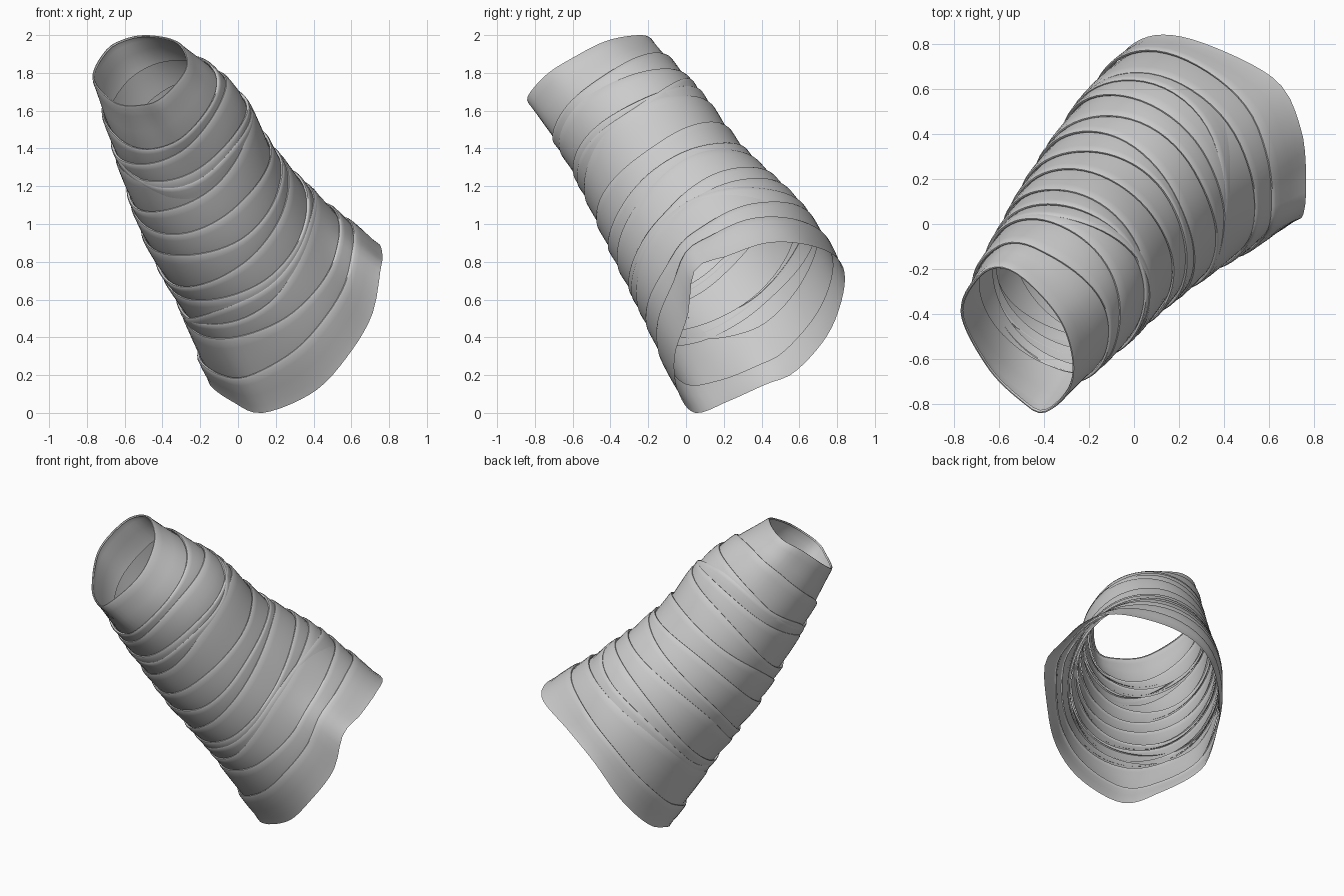
import bpy, bmesh, math, random
from mathutils import Vector

if "Cube" in bpy.data.objects:
    bpy.data.objects.remove(bpy.data.objects["Cube"])

random.seed(11)
SEG = 64

# Tilted frame of the sleeve: axis runs from the wide lower end to the narrow upper end
TOP_C, BOT_C = Vector((-0.52, -0.51, 1.82)), Vector((0.28, 0.38, 0.46))
A = (TOP_C - BOT_C).normalized()
U = A.cross(Vector((0, 0, 1))).normalized() * -1
V = A.cross(U)

# Points read along the two open rims
TOP_RIM = [(-.60, -.19, 1.98), (-.48, -.25, 2.0), (-.33, -.42, 1.97), (-.27, -.60, 1.88), (-.29, -.74, 1.79),
           (-.40, -.84, 1.67), (-.50, -.79, 1.63), (-.65, -.64, 1.64), (-.77, -.40, 1.77), (-.70, -.24, 1.92)]
BOT_RIM = [(.13, .05, 0), (.40, -.04, .11), (.58, -.06, .30), (.71, .01, .52), (.755, .05, .76), (.765, .22, .83),
           (.74, .43, .90), (.63, .64, .89), (.32, .80, .82), (.10, .84, .68), (-.05, .76, .43), (-.13, .58, .22),
           (-.15, .42, .15), (-.03, .22, .06)]
# Cross-sections between them: t, mean radius, sideways shift, shift angle, ovalness
SECTIONS = [(.25, .376, .026, 100, .013), (.5, .422, .026, 190, .014), (.75, .480, .03, 124, .025)]


def catmull(p0, p1, p2, p3, f):
    return 0.5 * (2 * p1 + (p2 - p0) * f + (2 * p0 - 5 * p1 + 4 * p2 - p3) * f * f
                  + (3 * p1 - p0 - 3 * p2 + p3) * f ** 3)


def rim_curve(points, centre):
    """Resample a rim at even angles around the axis."""
    polar = []
    for p in points:
        d = Vector(p) - centre
        polar.append((math.atan2(d.dot(V), d.dot(U)) % math.tau, Vector(p)))
    polar.sort(key=lambda q: q[0])
    n, out = len(polar), []
    for s in range(SEG):
        th = math.tau * s / SEG
        i = max((k for k in range(n) if polar[k][0] <= th), default=-1)
        a0, b0 = polar[i % n][0], polar[(i + 1) % n][0]
        f = ((th - a0) % math.tau) / ((b0 - a0) % math.tau)
        out.append(catmull(*(polar[(i + k) % n][1] for k in (-1, 0, 1, 2)), f))
    return out


def slant(ring, centre):
    """Smoothed height of a rim along the axis, so small kinks do not travel up the sleeve."""
    h = [(p - centre).dot(A) for p in ring]
    return [sum(h[(s + k) % SEG] for k in range(-9, 10)) / 19 for s in range(SEG)]


top, bot = rim_curve(TOP_RIM, TOP_C), rim_curve(BOT_RIM, BOT_C)
top_h, bot_h = slant(top, TOP_C), slant(bot, BOT_C)


def mid_ring(t, mean, shift, ang, oval):
    """Oval section at t, keeping the rims' slant."""
    ring = []
    for s in range(SEG):
        th = math.tau * s / SEG
        r = mean + shift * math.cos(th - math.radians(ang)) + oval * math.cos(2 * (th - math.radians(120)))
        h = (1 - t) * top_h[s] + t * bot_h[s]
        ring.append(TOP_C.lerp(BOT_C, t) + (U * math.cos(th) + V * math.sin(th)) * r + A * h)
    return ring


rings = [top] + [mid_ring(*sec) for sec in SECTIONS] + [bot]


def place(s, t, off):
    """Point on the sleeve: t = 0 upper rim, 1 lower rim; off = distance outward."""
    i = min(3, max(0, int(t * 4)))
    p1, p2 = rings[i][s], rings[i + 1][s]
    p0 = rings[i - 1][s] if i > 0 else 2 * p1 - p2
    p3 = rings[i + 2][s] if i < 3 else 2 * p2 - p1
    p = catmull(p0, p1, p2, p3, t * 4 - i)
    d = p - TOP_C.lerp(BOT_C, t)
    return p + (d - A * d.dot(A)).normalized() * off


def edge(t, tilt):
    """Wavy tilted edge of one wrap."""
    ph, ph2 = random.uniform(0, math.tau), random.uniform(0, math.tau)
    return [t + tilt * math.cos(math.tau * s / SEG - ph)
            + 0.25 * tilt * math.cos(3 * math.tau * s / SEG - ph2) for s in range(SEG)]


def wrap(name, upper, lower, lip, tuck):
    """One overlapping strip: rolled upper lip standing out, lower edge tucked inward."""
    bm = bmesh.new()
    profile = [(0.03, lip - 0.013), (0.0, lip - 0.008), (0.0, lip - 0.002), (0.06, lip + 0.002), (0.2, lip),
               (0.5, lip * 0.6), (0.8, 0.0), (1.0, tuck)]
    rows = []
    for f, off in profile:
        rows.append([bm.verts.new(place(s, upper[s] + (lower[s] - upper[s]) * f, off)) for s in range(SEG)])
    for r0, r1 in zip(rows, rows[1:]):
        for s in range(SEG):
            k = (s + 1) % SEG
            bm.faces.new((r0[s], r1[s], r1[k], r0[k]))
    bmesh.ops.recalc_face_normals(bm, faces=bm.faces)
    me = bpy.data.meshes.new(name)
    bm.to_mesh(me)
    bm.free()
    ob = bpy.data.objects.new(name, me)
    bpy.context.collection.objects.link(ob)
    bpy.context.view_layer.objects.active = ob
    ob.select_set(True)


# Overlapping wraps from the upper opening down to the flared collar
starts = [0, .12, .19, .26, .33, .42, .50, .57, .64, .71, .79, .89]
edges = [edge(t, 0 if i == 0 else 0.022) for i, t in enumerate(starts)]
edges.append(edge(1.0, 0))
for i in range(len(starts)):
    last = i == len(starts) - 1
    low = [min(1.0, t + (0 if last else 0.03)) for t in edges[i + 1]]
    name = "upper_cuff" if i == 0 else "lower_collar" if last else f"wrap_{i:02d}"
    wrap(name, edges[i], low, 0.002 if i == 0 else 0.015, 0.0 if last else -0.008)

# Loose diagonal strips crossing the regular wraps
for i, (t, w) in enumerate(((.25, .07), (.72, .08))):
    up = edge(t, 0.05)
    wrap(f"diagonal_strip_{i + 1}", up, [u + w for u in up], 0.016, -0.004)

bpy.ops.object.shade_smooth_by_angle(angle=math.radians(50))
